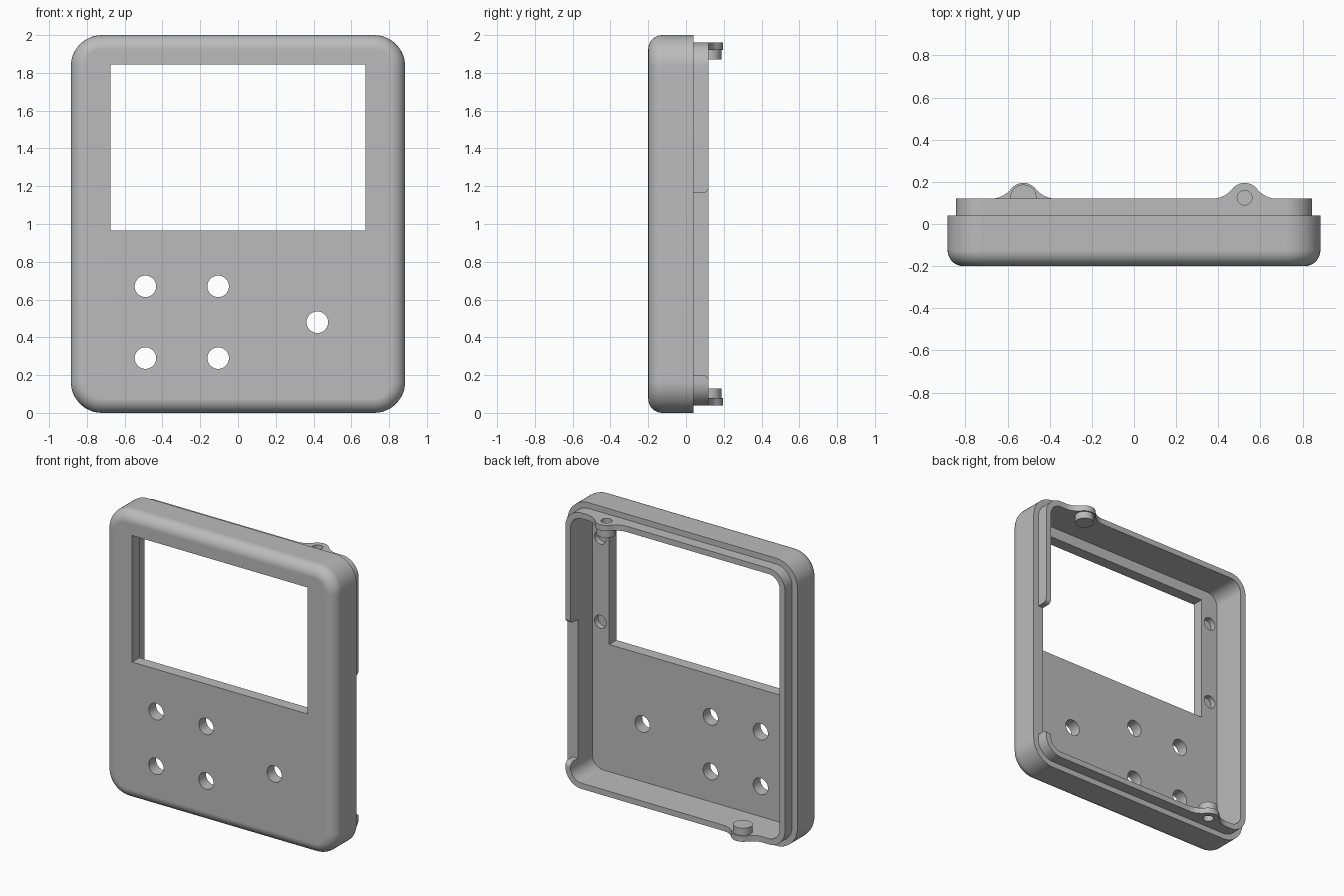
import bpy, bmesh
from math import pi, sin, cos, sqrt, atan2
from mathutils import Vector

if "Cube" in bpy.data.objects:
    bpy.data.objects.remove(bpy.data.objects["Cube"], do_unlink=True)

grey = bpy.data.materials.new("case grey")
grey.use_nodes = True
grey.diffuse_color = (0.5, 0.5, 0.5, 1)
grey.node_tree.nodes["Principled BSDF"].inputs["Base Color"].default_value = (0.5, 0.5, 0.5, 1)

# Main sizes
HALF_W, HEIGHT, CORNER = 0.885, 2.0, 0.165
FRONT, FLOOR, RIM, LIP_END = -0.2, -0.12, 0.04, 0.12
WALL, STEP = 0.08, 0.04
EAR_X, EAR_R, EAR_Y = 0.525, 0.075, 0.125


def arc(cx, cy, r, a0, a1, n=12):
    return [(cx + r * cos(a0 + (a1 - a0) * i / n), cy + r * sin(a0 + (a1 - a0) * i / n))
            for i in range(n + 1)]


def prism(name, outline, axis, lo, hi, front_bevel=0):
    """Extrude a 2D outline along an axis; the outline uses the other two axes in order."""
    def place(p, d):
        return Vector({"x": (d, *p), "y": (p[0], d, p[1]), "z": (*p, d)}[axis])
    bm = bmesh.new()
    cap = bm.faces.new([bm.verts.new(place(p, lo)) for p in outline])
    ext = bmesh.ops.extrude_face_region(bm, geom=[cap], use_keep_orig=True)
    shift = place((0, 0), hi - lo)
    bmesh.ops.translate(bm, vec=shift, verts=[g for g in ext["geom"] if isinstance(g, bmesh.types.BMVert)])
    if front_bevel:
        bmesh.ops.bevel(bm, geom=list(cap.edges), offset=front_bevel, segments=8,
                        profile=0.5, affect="EDGES")
    bmesh.ops.recalc_face_normals(bm, faces=bm.faces)
    mesh = bpy.data.meshes.new(name)
    bm.to_mesh(mesh)
    bm.free()
    mesh.materials.append(grey)
    obj = bpy.data.objects.new(name, mesh)
    bpy.context.collection.objects.link(obj)
    return obj


def rounded(inset):
    """Rounded rectangle in x and z, inset from the case outline."""
    r = CORNER - inset
    x, top, low = HALF_W - CORNER, HEIGHT - CORNER, CORNER
    corners = [(x, top), (-x, top), (-x, low), (x, low)]
    return [p for i, c in enumerate(corners) for p in arc(*c, r, i * pi / 2, (i + 1) * pi / 2)]


def disc(cx, cy, r):
    return arc(cx, cy, r, 0, 2 * pi, 40)[:-1]


def cutter(*args):
    obj = prism(*args)
    obj.hide_render = True
    return obj


def carve(obj, cutters):
    bpy.context.view_layer.objects.active = obj
    for c in cutters:
        mod = obj.modifiers.new("cut", "BOOLEAN")
        mod.operation, mod.solver, mod.object = "DIFFERENCE", "EXACT", c
        bpy.ops.object.modifier_apply(modifier=mod.name)


def finish(obj):
    bpy.ops.object.select_all(action="DESELECT")
    obj.select_set(True)
    bpy.context.view_layer.objects.active = obj
    bpy.ops.object.shade_smooth_by_angle(angle=pi / 6)
    mod = obj.modifiers.new("even shading", "WEIGHTED_NORMAL")
    mod.keep_sharp = True


# Front shell with cavity, screen window, button holes and blind screw holes
shell = prism("front_shell", rounded(0), "y", FRONT, RIM, 0.075)
cavity = cutter("cavity_cutter", rounded(WALL), "y", FLOOR, 0.4)
window = cutter("window_cutter", [(-0.675, 0.965), (0.675, 0.965), (0.675, 1.845), (-0.675, 1.845)],
                "y", -0.4, 0)
buttons = [(x, z) for x in (-0.49, -0.105) for z in (0.29, 0.67)] + [(0.42, 0.48)]
holes = [cutter("button_cutter", disc(x, z, 0.057), "y", -0.4, 0) for x, z in buttons]
holes += [cutter("screw_cutter", disc(x, z, 0.045), "y", FLOOR - 0.04, 0)
          for x in (-0.743, 0.743) for z in (1.105, 1.69)]
carve(shell, [cavity, window] + holes)

# Raised inner lip, open along part of the left side with rounded ends
lip = prism("inner_lip", rounded(STEP), "y", RIM, LIP_END)
low, high, r = 0.2, 1.165, 0.03
gap_shape = arc(LIP_END - r, low - r, r, pi / 2, 0, 6) + [(0.3, low - r), (0.3, high + r)]
gap_shape += arc(LIP_END - r, high + r, r, 0, -pi / 2, 6) + [(0, high), (0, low)]
gap = cutter("gap_cutter", gap_shape, "x", 0.74, 1)

# Screw ears with flared sides: one at the top left, one at the bottom right
flare = (0.155 ** 2 - EAR_R ** 2) / (2 * EAR_R)
turn = atan2(flare, 0.155)


def ear_shape(cx):
    y = LIP_END + flare
    right = arc(cx + 0.155, y, flare, -pi / 2, -pi + turn, 8)
    top = arc(cx, LIP_END, EAR_R, turn, pi - turn, 16)
    left = arc(cx - 0.155, y, flare, -turn, -pi / 2, 8)
    return right + top[1:-1] + left


parts, ear_holes = [], []
for label, cx, upper in (("top", EAR_X, True), ("bottom", -EAR_X, False)):
    def span(a, b):
        return (HEIGHT - b, HEIGHT - a) if upper else (a, b)
    ear = prism(label + "_ear", ear_shape(cx), "z", *span(STEP, WALL))
    boss = prism(label + "_boss", disc(cx, EAR_Y, 0.062), "z", *span(WALL, 0.13))
    hole = cutter(label + "_ear_cutter", disc(cx, EAR_Y, 0.035), "z", *span(0, 0.1))
    carve(ear, [hole])
    carve(boss, [hole])
    parts += [ear, boss]
    ear_holes.append(hole)
carve(lip, [cavity, gap] + ear_holes)

for part in [shell, lip] + parts:
    finish(part)
for c in [cavity, window, gap] + holes + ear_holes:
    bpy.data.objects.remove(c, do_unlink=True)
